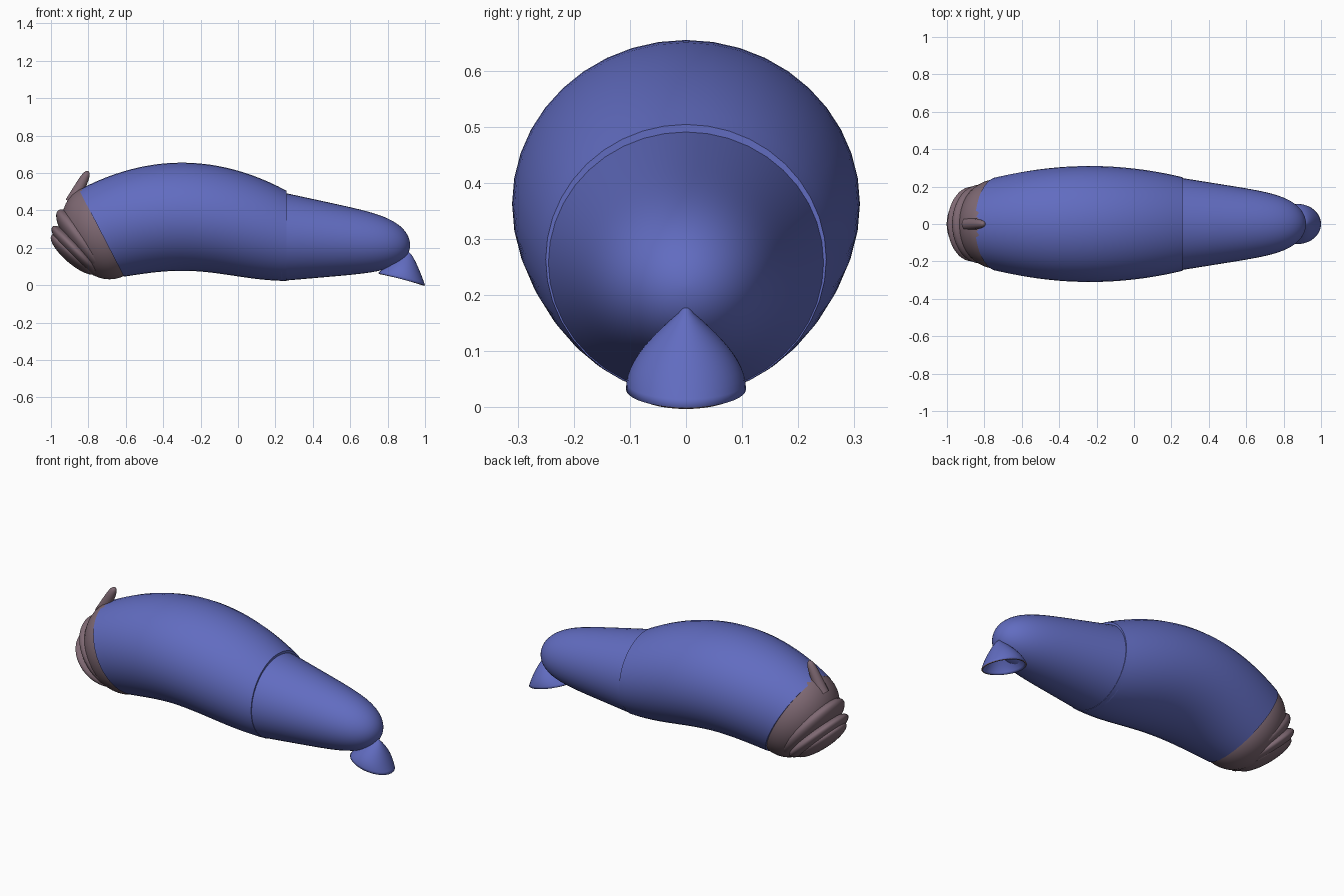
import bpy, bmesh, math
from mathutils import Matrix, Vector

cube = bpy.data.objects.get("Cube")
if cube:
    bpy.data.objects.remove(cube)


def material(name, rgb):
    m = bpy.data.materials.new(name)
    m.use_nodes = True
    colour = (*rgb, 1)
    m.diffuse_color = colour
    m.node_tree.nodes["Principled BSDF"].inputs["Base Color"].default_value = colour
    return m


BLUE = material("violet blue", (0.12, 0.15, 0.53))
MAUVE = material("dusky mauve", (0.21, 0.14, 0.17))


def finish(name, bm, mat):
    """Turn the bmesh into a smooth shaded object."""
    bmesh.ops.recalc_face_normals(bm, faces=bm.faces)
    mesh = bpy.data.meshes.new(name)
    bm.to_mesh(mesh)
    bm.free()
    mesh.materials.append(mat)
    ob = bpy.data.objects.new(name, mesh)
    bpy.context.collection.objects.link(ob)
    bpy.ops.object.select_all(action='DESELECT')
    ob.select_set(True)
    bpy.context.view_layer.objects.active = ob
    bpy.ops.object.shade_smooth_by_angle(angle=math.radians(40))
    return ob


def loft(name, section, mat, steps=24, sides=40, open_end=False):
    """Join oval rings; section(t) gives a ring's top, bottom and half width."""
    bm = bmesh.new()
    rings = []
    for i in range(steps + 1):
        top, bottom, width = section(i / steps)
        centre = (Vector(top) + Vector(bottom)) / 2
        half = Vector(top) - centre
        ring = []
        for j in range(sides):
            a = math.tau * j / sides
            p = centre + half * math.cos(a)
            ring.append(bm.verts.new((p.x, width * math.sin(a), p.y)))
        rings.append(ring)
    for r, s in zip(rings, rings[1:]):
        for j in range(sides):
            bm.faces.new((r[j - 1], r[j], s[j], s[j - 1]))
    bm.faces.new(rings[0])
    if not open_end:
        bm.faces.new(rings[-1])
    return finish(name, bm, mat)


def lobe(name, centre, size, tilt, mat):
    """Rounded pad: an ellipsoid leaning sideways by tilt degrees."""
    bm = bmesh.new()
    place = (Matrix.Translation(centre)
             @ Matrix.Rotation(math.radians(tilt), 4, 'Y')
             @ Matrix.Diagonal((*size, 1)))
    bmesh.ops.create_uvsphere(bm, u_segments=40, v_segments=24, radius=1, matrix=place)
    return finish(name, bm, mat)


def mix(a, b, t):
    return a + (b - a) * t


# Arched front body, with a slanted collar around the head
def front_section(t):
    top_x = mix(-0.85, 0.26, t)
    low_x = mix(-0.61, 0.26, t)
    top_z = 0.655 - 0.48 * (top_x + 0.3) ** 2
    low_z = 0.05 + 0.027 * math.cos(math.pi * (low_x + 0.3) / 0.56)
    return (top_x, top_z), (low_x, low_z), 0.31 - 0.06 * (2 * t - 1) ** 2


# Tapering rear body with a rounded end
def rear_section(t):
    s = math.sin(t * math.pi / 2)
    x = mix(0.23, 0.92, s)
    z = mix(0.26, 0.215, s)
    r = mix(0.25, 0.14, s) * math.sqrt(max(1 - s ** 8, 0.001))
    return (x, z + r * 0.95), (x, z - r * 0.95), r


# Stalk on the forehead, leaning back and narrowing to a round tip
def stalk_section(t):
    centre = Vector((mix(-0.89, -0.8, t), mix(0.44, 0.61, t)))
    r = mix(0.036, 0.022, t) * math.sqrt(max(1 - t ** 8, 0.01))
    across = Vector((-0.87, 0.5)) * r
    return centre + across, centre - across, r


# Flared tail bell, slanting down to the back
def bell_section(t):
    back = (mix(0.91, 1, t ** 0.7), mix(0.18, 0, t))
    front = (mix(0.91, 0.75, t ** 0.8), mix(0.18, 0.065, t))
    return back, front, 0.107 * math.sin(max(t, 0.02) * math.pi / 2)


loft("front_body", front_section, BLUE)
loft("rear_body", rear_section, BLUE)
loft("forehead_stalk", stalk_section, MAUVE, sides=16)

# Hollow tail with a thin wall and a mauve rim
bell = loft("tail_bell", bell_section, BLUE, steps=12, open_end=True)
bell.data.materials.append(MAUVE)
wall = bell.modifiers.new("wall", 'SOLIDIFY')
wall.thickness = 0.008
wall.offset = -1
wall.material_offset_rim = 1

# Domed head with overlapping muzzle folds
lobe("head_dome", (-0.73, 0, 0.28), (0.2, 0.24, 0.26), -27, MAUVE)
lobe("head_band", (-0.825, 0, 0.225), (0.07, 0.21, 0.222), -38, MAUVE)
lobe("upper_fold", (-0.865, 0, 0.185), (0.05, 0.2, 0.18), -45, MAUVE)
lobe("lower_fold", (-0.88, 0, 0.165), (0.05, 0.16, 0.155), -49, MAUVE)
lobe("chin_lobe", (-0.83, 0, 0.12), (0.06, 0.1, 0.04), 25, MAUVE)
